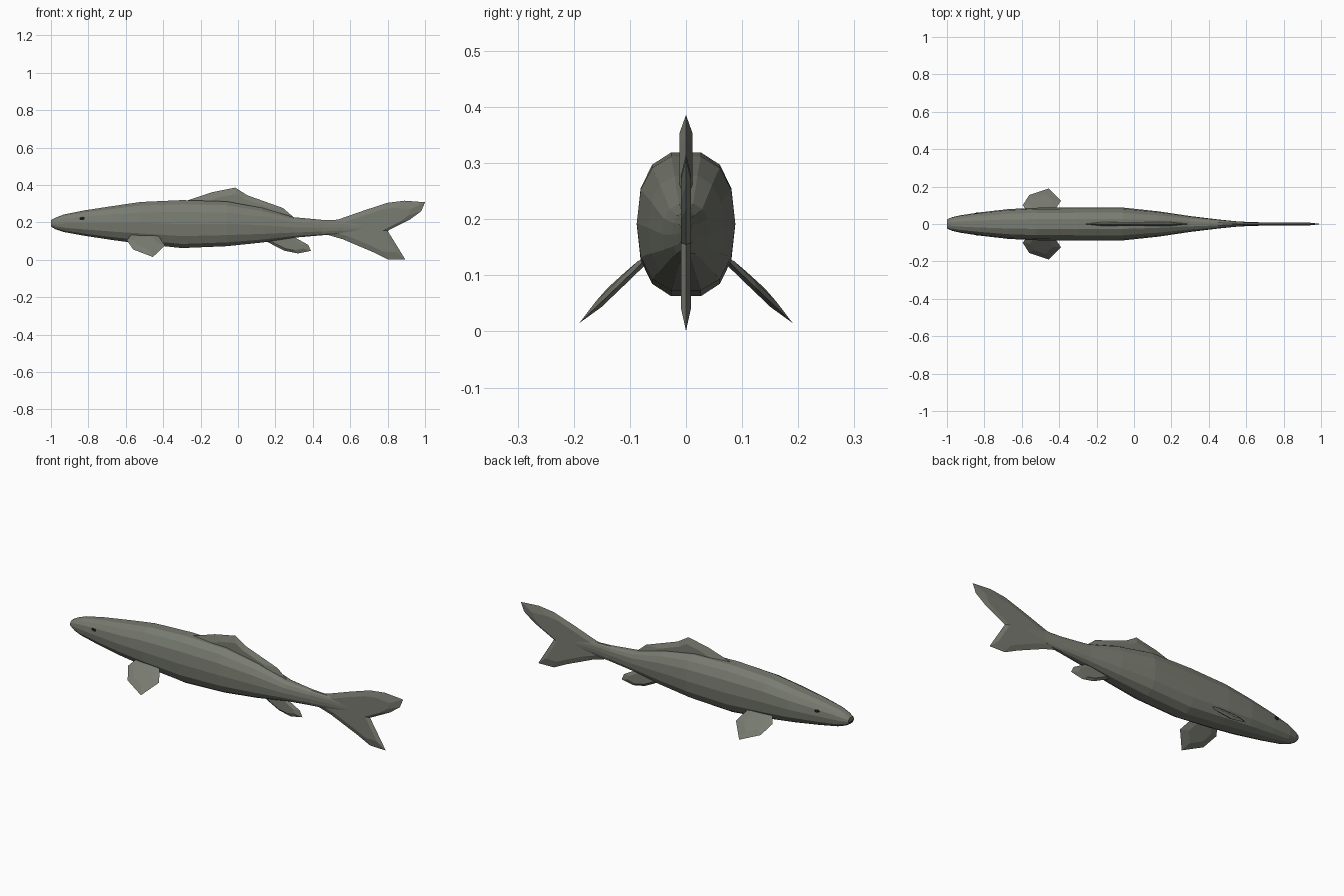
import bpy
import bmesh
from math import cos, sin, pi, copysign
from mathutils import Vector

if "Cube" in bpy.data.objects:
    bpy.data.objects.remove(bpy.data.objects["Cube"])


def material(name, rgb):
    m = bpy.data.materials.new(name)
    m.use_nodes = True
    m.diffuse_color = (*rgb, 1)
    m.node_tree.nodes["Principled BSDF"].inputs["Base Color"].default_value = (*rgb, 1)
    return m


SKIN = material("grey green skin", (0.19, 0.20, 0.165))
DARK = material("dark eye", (0.012, 0.012, 0.012))


def finish(name, bm, mat):
    bmesh.ops.recalc_face_normals(bm, faces=bm.faces)
    mesh = bpy.data.meshes.new(name)
    bm.to_mesh(mesh)
    bm.free()
    mesh.materials.append(mat)
    obj = bpy.data.objects.new(name, mesh)
    bpy.context.collection.objects.link(obj)
    return obj


def bridge(bm, a, b):
    n = len(a)
    for i in range(n):
        bm.faces.new((a[i], a[(i + 1) % n], b[(i + 1) % n], b[i]))


def power(v, e):
    return copysign(abs(v) ** e, v)


def body(sections, sides=14):
    """Loft rounded cross-sections given as (x, bottom, top, half width)."""
    bm = bmesh.new()
    rings = []
    for x, lo, hi, w in sections:
        ring = []
        for i in range(sides):
            a = 2 * pi * (i + 0.5) / sides
            ring.append(bm.verts.new((x, w * 1.01 * power(sin(a), 0.8),
                                      (lo + hi) / 2 + (hi - lo) / 2 * 1.015 * power(cos(a), 0.85))))
        rings.append(ring)
    for a, b in zip(rings, rings[1:]):
        bridge(bm, a, b)
    bm.faces.new(rings[0])
    bm.faces.new(rings[-1])
    finish("body", bm, SKIN)


def fin(name, outline, centre, offset, scale=0.7):
    """Sharp-rimmed blade: an outline that thickens towards its centre."""
    bm = bmesh.new()
    c, off = Vector(centre), Vector(offset)
    pts = [Vector(p) for p in outline]
    rim = [bm.verts.new(p) for p in pts]
    for s in (1, -1):
        inner = [bm.verts.new(c + (p - c) * scale + off * s) for p in pts]
        bridge(bm, rim, inner)
        bm.faces.new(inner)
    finish(name, bm, SKIN)


def upright(points):
    return [(x, 0, z) for x, z in points]


# Body from snout to tail root
body([(-1.0, 0.178, 0.212, 0.024), (-0.975, 0.163, 0.226, 0.035),
      (-0.93, 0.148, 0.243, 0.046), (-0.82, 0.128, 0.265, 0.062),
      (-0.67, 0.105, 0.288, 0.079), (-0.52, 0.085, 0.31, 0.086),
      (-0.3, 0.062, 0.32, 0.087), (-0.06, 0.072, 0.313, 0.087),
      (0.13, 0.092, 0.278, 0.067), (0.3, 0.118, 0.228, 0.042),
      (0.45, 0.131, 0.214, 0.024), (0.56, 0.138, 0.21, 0.013),
      (0.7, 0.155, 0.19, 0.008)])

# Forked tail
fin("tail_fin", upright([
    (0.44, 0.2), (0.54, 0.217), (0.68, 0.266), (0.8, 0.305), (0.89, 0.316),
    (1.0, 0.308), (0.98, 0.26), (0.92, 0.216), (0.8, 0.155), (0.895, 0.001),
    (0.8, 0.003), (0.72, 0.042), (0.56, 0.11), (0.44, 0.145)]),
    (0.7, 0, 0.165), (0, 0.009, 0), 0.75)

# Back fin
fin("dorsal_fin", upright([
    (-0.3, 0.29), (-0.27, 0.318), (-0.14, 0.361), (-0.015, 0.386),
    (0.05, 0.345), (0.24, 0.277), (0.3, 0.226), (0.3, 0.19), (0, 0.25)]),
    (0, 0, 0.29), (0, 0.012, 0), 0.65)

# Belly fin
fin("anal_fin", upright([
    (0.12, 0.115), (0.2, 0.073), (0.25, 0.048), (0.32, 0.034),
    (0.39, 0.048), (0.375, 0.08), (0.3, 0.122), (0.2, 0.15)]),
    (0.25, 0, 0.09), (0, 0.009, 0))

# Paired side fins, eyes and mouth corners
for side, label in ((-1, "right"), (1, "left")):
    fin("pectoral_fin_" + label, [
        (x, y * side, z) for x, y, z in (
            (-0.57, 0.065, 0.135), (-0.595, 0.1, 0.105), (-0.56, 0.155, 0.055),
            (-0.455, 0.19, 0.015), (-0.39, 0.125, 0.077), (-0.43, 0.065, 0.135))],
        (-0.5, 0.105 * side, 0.098), (0, 0.005 * side, 0.005), 0.6)

    bm = bmesh.new()
    bmesh.ops.create_icosphere(bm, subdivisions=1, radius=1)
    bmesh.ops.scale(bm, vec=(0.017, 0.006, 0.009), verts=bm.verts)
    bmesh.ops.translate(bm, vec=(-0.833, 0.057 * side, 0.222), verts=bm.verts)
    finish("eye_" + label, bm, DARK)

# Thin mouth slit on the snout
bm = bmesh.new()
bmesh.ops.create_cube(bm, size=1)
bmesh.ops.scale(bm, vec=(0.004, 0.034, 0.005), verts=bm.verts)
bmesh.ops.translate(bm, vec=(-0.999, 0, 0.187), verts=bm.verts)
finish("mouth", bm, DARK)
